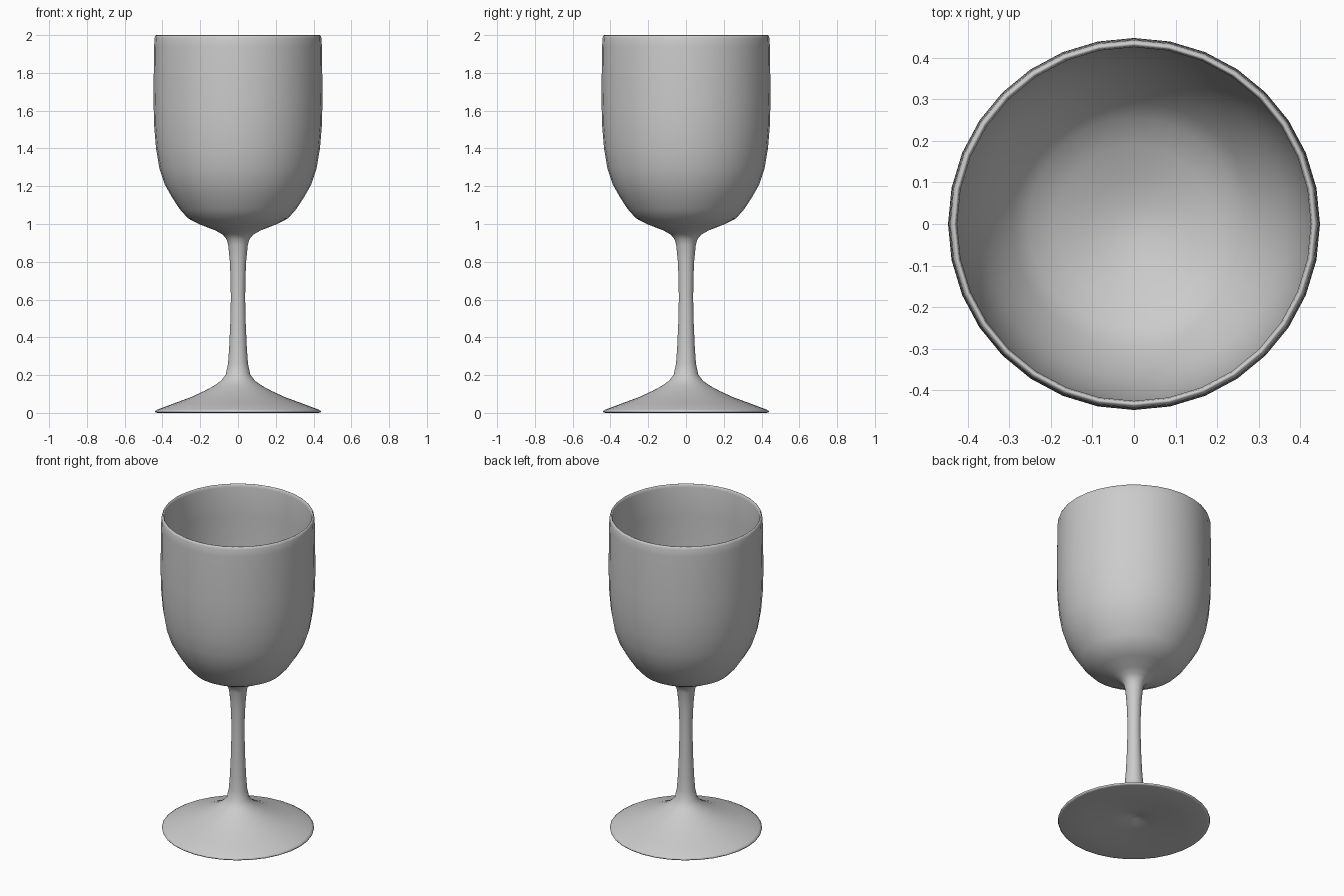
import bpy, bmesh
from math import tau
from mathutils import Matrix

# (radius, height) from underside centre, up the outside, over the rim, down the inside
UNDERSIDE = [(0, .045), (.03, .04), (.07, .027), (.14, .018), (.28, .008), (.425, 0)]
FOOT = [(.437, .003), (.44, .01), (.425, .018), (.34, .05), (.25, .083), (.18, .115),
        (.13, .142), (.09, .17), (.065, .203), (.053, .26)]
STEM = [(.047, .34), (.041, .47), (.038, .6), (.039, .7), (.043, .8), (.052, .89),
        (.061, .92), (.08, .943)]
BOWL = [(.12, .966), (.2, .997), (.265, 1.03), (.307, 1.077), (.35, 1.142), (.388, 1.21),
        (.416, 1.295), (.434, 1.4), (.444, 1.52), (.447, 1.64), (.446, 1.8), (.444, 1.94)]
RIM = [(.442, 1.985), (.437, 1.998), (.432, 2), (.428, 1.995), (.425, 1.98)]
INSIDE = [(.427, 1.8), (.428, 1.64), (.425, 1.52), (.416, 1.41), (.398, 1.305), (.37, 1.222),
          (.334, 1.155), (.294, 1.095), (.255, 1.053), (.19, 1.02), (.11, .988), (.05, .972), (0, .967)]
SIDES = 32


def lathe(name, profile):
    bm = bmesh.new()
    verts = [bm.verts.new((r, 0, z)) for r, z in profile]
    edges = [bm.edges.new(pair) for pair in zip(verts, verts[1:])]
    bmesh.ops.spin(bm, geom=verts + edges, cent=(0, 0, 0), axis=(0, 0, 1),
                   angle=tau, steps=SIDES, use_duplicate=False)
    bmesh.ops.remove_doubles(bm, verts=bm.verts, dist=.0005)
    bmesh.ops.recalc_face_normals(bm, faces=bm.faces)
    for face in bm.faces:
        face.smooth = True
    mesh = bpy.data.meshes.new(name)
    bm.to_mesh(mesh)
    bm.free()
    obj = bpy.data.objects.new(name, mesh)
    bpy.context.collection.objects.link(obj)
    return obj


# One continuous turned glass: foot, stem and hollow bowl
lathe("wine_glass", UNDERSIDE + FOOT + STEM + BOWL + RIM + INSIDE)
